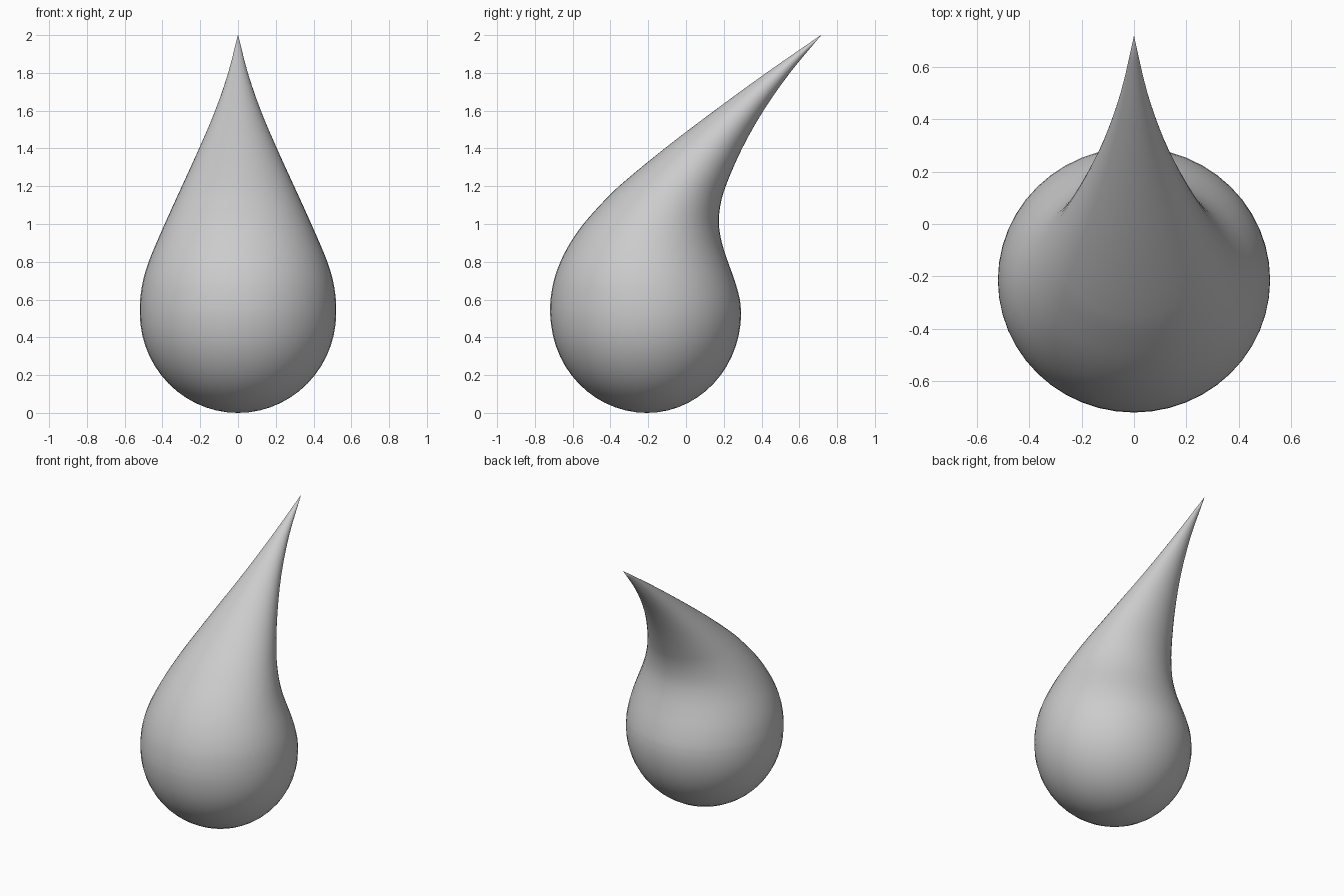
import bpy, bmesh, math

if "Cube" in bpy.data.objects:
    bpy.data.objects.remove(bpy.data.objects["Cube"])

SEG = 48
R = 0.52

# Level sections above the bulb: height, front y, back y, half width in x
rows = [
    (0.53, -0.72, 0.292, 0.52), (0.60, -0.717, 0.285, 0.518), (0.70, -0.70, 0.258, 0.503),
    (0.80, -0.665, 0.222, 0.473), (0.90, -0.613, 0.19, 0.432), (1.00, -0.543, 0.174, 0.388),
    (1.10, -0.455, 0.182, 0.343), (1.20, -0.355, 0.21, 0.297), (1.40, -0.113, 0.297, 0.206),
    (1.60, 0.15, 0.41, 0.121), (1.80, 0.425, 0.55, 0.052), (2.00, 0.714, 0.716, 0.001),
]


def smooth_rows(pts, steps):
    """Hermite interpolation of every column over height."""
    def slope(i, k):
        a, b = pts[max(i - 1, 0)], pts[min(i + 1, len(pts) - 1)]
        return (b[k] - a[k]) / (b[0] - a[0])
    out = []
    for i in range(len(pts) - 1):
        p, q = pts[i], pts[i + 1]
        h = q[0] - p[0]
        for s in range(steps):
            t = s / steps
            row = [p[0] + h * t]
            for k in (1, 2, 3):
                row.append((2*t**3 - 3*t**2 + 1) * p[k] + (t**3 - 2*t**2 + t) * h * slope(i, k)
                           + (3*t**2 - 2*t**3) * q[k] + (t**3 - t**2) * h * slope(i + 1, k))
            out.append(row)
    return out + [list(pts[-1])]


# Round lower half of the bulb
sections = []
for i in range(1, 14):
    a = math.pi / 2 * i / 14
    r = math.sin(a)
    sections.append([0.53 - 0.53 * math.cos(a), -0.206 - 0.512 * r, -0.206 + 0.498 * r, R * r])
sections += smooth_rows(rows, 3)

# Loft the rings into one bent drop
bm = bmesh.new()
rings = []
for z, y0, y1, w in sections:
    cy, ry = (y0 + y1) / 2, (y1 - y0) / 2
    rings.append([bm.verts.new((w * math.cos(2 * math.pi * j / SEG),
                                cy + ry * math.sin(2 * math.pi * j / SEG), z)) for j in range(SEG)])
for a, b in zip(rings, rings[1:]):
    for j in range(SEG):
        k = (j + 1) % SEG
        bm.faces.new((a[j], a[k], b[k], b[j]))
bottom = bm.verts.new((0, -0.206, 0))
tip = bm.verts.new((0, 0.716, 2.0))
for j in range(SEG):
    k = (j + 1) % SEG
    bm.faces.new((bottom, rings[0][k], rings[0][j]))
    bm.faces.new((tip, rings[-1][j], rings[-1][k]))
bmesh.ops.recalc_face_normals(bm, faces=bm.faces)
for f in bm.faces:
    f.smooth = True

mesh = bpy.data.meshes.new("bent_drop")
bm.to_mesh(mesh)
bm.free()
bpy.context.collection.objects.link(bpy.data.objects.new("bent_drop", mesh))
